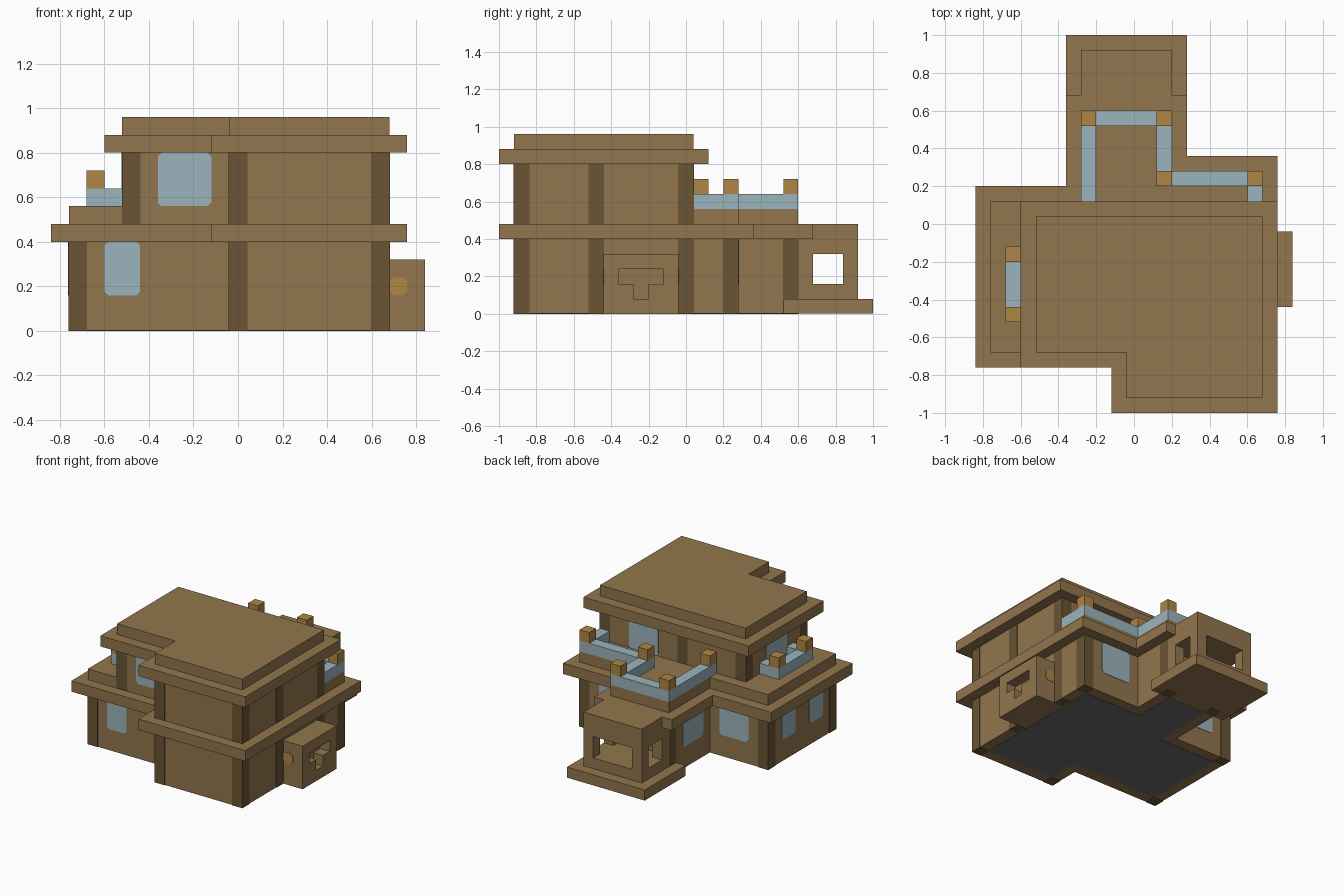
import bpy
import bmesh

cube = bpy.data.objects.get("Cube")
if cube:
    bpy.data.objects.remove(cube, do_unlink=True)


def material(name, color):
    m = bpy.data.materials.new(name)
    m.use_nodes = True
    m.diffuse_color = (*color, 1)
    m.node_tree.nodes["Principled BSDF"].inputs["Base Color"].default_value = (*color, 1)
    return m


BROWN = material("plank brown", (0.287, 0.181, 0.075))
DARK = material("dark timber", (0.144, 0.089, 0.034))
GLASS = material("pale blue", (0.328, 0.456, 0.503))
ORANGE = material("amber", (0.429, 0.238, 0.058))
GREY = material("floor grey", (0.15, 0.15, 0.15))

PLACE = {
    "z": lambda u, v, w: (u, v, w),
    "x": lambda u, v, w: (w, u, v),
    "y": lambda u, v, w: (u, w, v),
}


def prism(name, outline, lo, hi, mat, axis="z"):
    """Extrude a flat outline along an axis from lo to hi."""
    place = PLACE[axis]
    bm = bmesh.new()
    a = [bm.verts.new(place(u, v, lo)) for u, v in outline]
    b = [bm.verts.new(place(u, v, hi)) for u, v in outline]
    bm.faces.new(a)
    bm.faces.new(b)
    for i in range(len(a)):
        j = (i + 1) % len(a)
        bm.faces.new((a[i], a[j], b[j], b[i]))
    bmesh.ops.recalc_face_normals(bm, faces=bm.faces)
    mesh = bpy.data.meshes.new(name)
    bm.to_mesh(mesh)
    bm.free()
    mesh.materials.append(mat)
    obj = bpy.data.objects.new(name, mesh)
    bpy.context.collection.objects.link(obj)
    return obj


def rect(u0, u1, v0, v1):
    return [(u0, v0), (u1, v0), (u1, v1), (u0, v1)]


def box(name, x0, x1, y0, y1, z0, z1, mat):
    return prism(name, rect(x0, x1, y0, y1), z0, z1, mat)


def grow(outline, d):
    """Offset a counter-clockwise outline whose edges follow the axes."""
    out = []
    sign = lambda t: (t > 1e-6) - (t < -1e-6)
    for i, (x, y) in enumerate(outline):
        px, py = outline[i - 1]
        nx, ny = outline[(i + 1) % len(outline)]
        out.append((x + d * (sign(y - py) + sign(ny - y)),
                    y - d * (sign(x - px) + sign(nx - x))))
    return out


def window(name, axis, face, side, u0, u1, v0, v1):
    """Thin glass plate with clipped corners on a wall."""
    r = 0.016
    outline = [(u0 + r, v0), (u1 - r, v0), (u1, v0 + r), (u1, v1 - r),
               (u1 - r, v1), (u0 + r, v1), (u0, v1 - r), (u0, v0 + r)]
    prism(name, outline, face - side * 0.003, face + side * 0.003, GLASS, axis)


def posts(name, centres, z0, z1):
    r = 0.042
    for x, y in centres:
        box(name, x - r, x + r, y - r, y + r, z0, z1, DARK)


# Floor outlines
ground = [(-.76, -.68), (-.04, -.68), (-.04, -.92), (.68, -.92), (.68, .28),
          (.2, .28), (.2, .6), (-.28, .6), (-.28, .12), (-.76, .12)]
upper = [(-.52, -.68), (-.04, -.68), (-.04, -.92), (.68, -.92), (.68, .04), (-.52, .04)]
deck = [(-.76, -.68), (-.52, -.68), (-.52, .04), (.68, .04), *ground[4:]]

# Walls, eaves and roof
prism("ground_walls", ground, 0.002, 0.4, BROWN)
prism("ground_underside", grow(ground, -0.08), 0, 0.01, GREY)
prism("lower_eave", grow(ground, 0.08), 0.4, 0.48, BROWN)
prism("balcony_deck", deck, 0.48, 0.56, BROWN)
prism("upper_walls", upper, 0.48, 0.8, BROWN)
prism("upper_eave", grow(upper, 0.08), 0.8, 0.88, BROWN)
prism("roof", upper, 0.88, 0.96, BROWN)

# Corner timbers
shared = [(0, -.88), (.64, -.88), (.64, -.48), (.64, 0)]
posts("ground_post", shared + [(-.72, -.64), (-.72, .08), (-.24, .56), (.16, .56), (.64, .24)], 0, 0.4)
posts("upper_post", shared + [(-.48, -.64), (-.48, 0), (0, 0)], 0.48, 0.8)

# Ground windows
low, high = (0.16, 0.4), (0.56, 0.8)
window("front_window", "y", -.68, -1, -.6, -.44, *low)
window("back_window_right", "y", .12, 1, -.6, -.36, *low)
window("back_window_left", "y", .28, 1, .28, .52, *low)
window("wing_window", "x", -.28, -1, .2, .44, *low)
for y in (-.52, -.2):
    window("side_window", "x", -.76, -1, y, y + .16, *low)

# Upper windows
window("upper_front_window", "y", -.68, -1, -.36, -.12, *high)
window("upper_back_window", "y", .04, 1, .2, .44, *high)
window("upper_side_window", "x", -.52, -1, -.44, -.2, *high)

# Balcony rails
back_rail = [(-.28, .04), (-.2, .04), (-.2, .52), (.12, .52), (.12, .2), (.6, .2),
             (.6, .04), (.68, .04), (.68, .28), (.2, .28), (.2, .6), (-.28, .6)]
side_rail = [(-.52, -.52), (-.52, -.44), (-.6, -.44), (-.6, -.2),
             (-.52, -.2), (-.52, -.12), (-.68, -.12), (-.68, -.52)]
prism("back_rail", back_rail, 0.56, 0.64, GLASS)
prism("side_rail", side_rail, 0.56, 0.64, GLASS)
for x, y in [(-.28, .04), (-.28, .52), (.12, .52), (.12, .2), (.6, .2), (-.68, -.52), (-.68, -.2)]:
    box("rail_cap", x, x + .08, y, y + .08, 0.64, 0.72, ORANGE)

# Porch with open sides
box("porch_step", -.36, .28, .52, 1, 0.001, 0.08, BROWN)
box("porch_sill", -.28, .2, .6, .92, 0.08, 0.16, BROWN)
box("porch_top", -.28, .2, .6, .92, 0.32, 0.48, BROWN)
for x in (-.28, .12):
    for y in (.6, .84):
        box("porch_pier", x, x + .08, y, y + .08, 0.16, 0.32, BROWN)

# Side hutch with a recessed opening
hutch = box("side_hutch", .68, .84, -.44, -.04, 0, 0.32, BROWN)
opening = [(-.28, .08), (-.2, .08), (-.2, .16), (-.12, .16),
           (-.12, .24), (-.36, .24), (-.36, .16), (-.28, .16)]
cutter = prism("hutch_cutter", opening, .76, .9, BROWN, "x")
cut = hutch.modifiers.new("opening", "BOOLEAN")
cut.operation = "DIFFERENCE"
cut.solver = "EXACT"
cut.object = cutter
bpy.context.view_layer.objects.active = hutch
bpy.ops.object.modifier_apply(modifier="opening")
bpy.data.objects.remove(cutter, do_unlink=True)

# Round lamps on both ends of the hutch
c, k = 0.04, 0.022
for y in (-.44, -.04):
    disc = [(.72 + a, .2 + b) for a, b in
            [(-k, -c), (k, -c), (c, -k), (c, k), (k, c), (-k, c), (-c, k), (-c, -k)]]
    prism("hutch_lamp", disc, y - 0.003, y + 0.003, ORANGE, "y")
